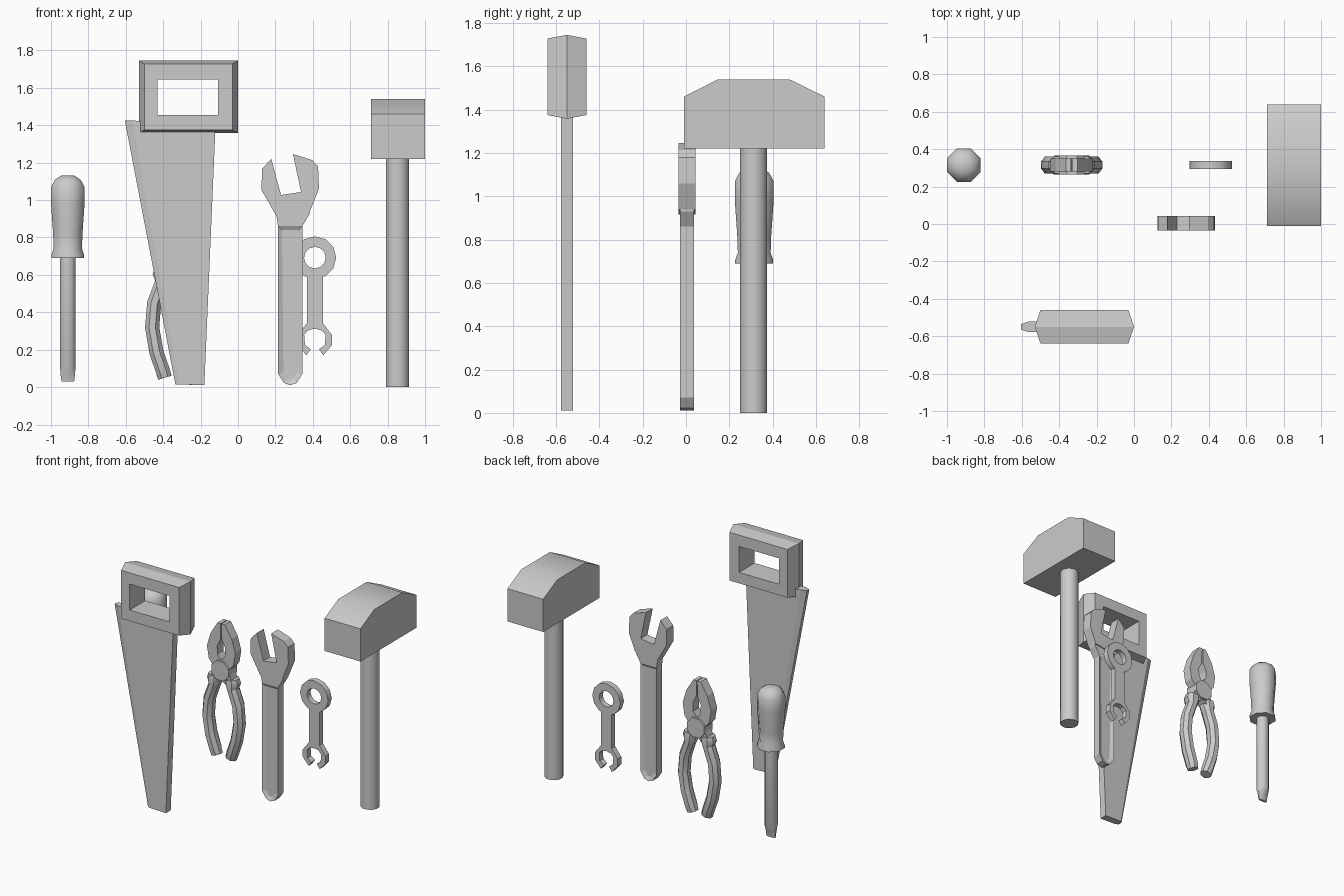
import bpy, bmesh
from math import sin, cos, pi, radians
from mathutils import Vector

if "Cube" in bpy.data.objects:
    bpy.data.objects.remove(bpy.data.objects["Cube"])


def finish(bm, name, smooth):
    bmesh.ops.recalc_face_normals(bm, faces=bm.faces)
    me = bpy.data.meshes.new(name)
    bm.to_mesh(me)
    bm.free()
    ob = bpy.data.objects.new(name, me)
    bpy.context.collection.objects.link(ob)
    if smooth:
        bpy.ops.object.select_all(action='DESELECT')
        ob.select_set(True)
        bpy.context.view_layer.objects.active = ob
        bpy.ops.object.shade_smooth_by_angle(angle=radians(smooth))
    return ob


def loft(name, rings, closed=False, smooth=0, inset=None):
    """Skin a list of equal-length point rings; cap the ends or close the loop."""
    bm = bmesh.new()
    vs = [[bm.verts.new(p) for p in r] for r in rings]
    n = len(vs[0])
    pairs = list(zip(vs, vs[1:])) + ([(vs[-1], vs[0])] if closed else [])
    for a, b in pairs:
        for i in range(n):
            j = (i + 1) % n
            bm.faces.new((a[i], a[j], b[j], b[i]))
    if not closed:
        caps = [bm.faces.new(vs[0]), bm.faces.new(vs[-1])]
        if inset:
            bmesh.ops.recalc_face_normals(bm, faces=bm.faces)
            for c in caps:
                bmesh.ops.inset_region(bm, faces=[c], thickness=inset[0], depth=0)
                bmesh.ops.translate(bm, verts=c.verts, vec=-c.normal * inset[1])
    return finish(bm, name, smooth)


def prism(name, pts, y, half, **kw):
    """Flat XZ outline given thickness along y."""
    return loft(name, [[(x, y + s * half, z) for x, z in pts] for s in (-1, 1)], **kw)


def turned(name, cx, cy, prof, sides, smooth=50):
    """Stack of polygonal rings, profile rows are (rx, ry, z)."""
    ang = [2 * pi * (i + .5) / sides for i in range(sides)]
    return loft(name, [[(cx + rx * cos(a), cy + ry * sin(a), z) for a in ang]
                       for rx, ry, z in prof], smooth=smooth)


# Screwdriver
turned("screwdriver_shaft", -.91, .315,
       [(.037, .010, .03), (.042, .016, .07), (.046, .046, .125), (.046, .046, .70)], 8)
turned("screwdriver_handle", -.91, .315,
       [(r, r, z) for r, z in ((.095, .69), (.095, .705), (.082, .74), (.085, .82),
                               (.097, .98), (.097, 1.07), (.075, 1.108), (.04, 1.13))], 8)

# Saw blade with chamfered back edge
top = [(-.605, 1.425), (-.565, 1.425), (-.12, 1.40)]
low = [(-.335, .015), (-.315, .015), (-.18, .01)]
sy = -.55


def blade_ring(p):
    (a, z0), (b, z1), (c, z2) = p
    return [(a, sy - .014, z0), (b, sy - .028, z1), (c, sy - .028, z2),
            (c, sy + .028, z2), (b, sy + .028, z1), (a, sy + .014, z0)]


loft("saw_blade", [blade_ring(low), blade_ring(top)])


# Saw handle: frame with ridged outer rim
def rect(x0, x1, z0, z1, y):
    return [(x0, y, z0), (x1, y, z0), (x1, y, z1), (x0, y, z1)]


hole = (-.43, -.108, 1.455, 1.645)
rim = (-.50, -.03, 1.375, 1.728)
loft("saw_handle", [rect(*hole, -.64), rect(*rim, -.64), rect(-.53, 0, 1.358, 1.745, sy),
                    rect(*rim, -.46), rect(*hole, -.46)], closed=True)

# Hammer
turned("hammer_handle", .853, .312, [(.064, .064, 0), (.064, .064, 1.23)], 12)
head = [(-.01, 1.22), (.64, 1.22), (.64, 1.46), (.477, 1.54), (.148, 1.54), (-.01, 1.46)]
loft("hammer_head", [[(x, y, z) for y, z in head] for x in (.71, 1.0)], smooth=35)

# Large open wrench: grip with recessed panel, neck, thicker jaw
wy = .004
prism("wrench_grip", [(.214, .86), (.214, .07), (.246, .022), (.28, .01), (.314, .022),
                      (.344, .07), (.344, .86)], wy, .032, inset=(.03, .012))
prism("wrench_neck", [(.214, .86), (.344, .86), (.385, .93), (.385, .945), (.205, .92)],
      wy, .032)
prism("wrench_jaw", [(.205, .915), (.385, .94), (.433, 1.06), (.428, 1.18), (.396, 1.214),
                     (.294, 1.246), (.337, 1.043), (.23, 1.027), (.178, 1.22),
                     (.128, 1.166), (.126, 1.053)], wy, .039)

# Small wrench: ring end, and stem with open jaw (half outline mirrored)
sx, ry = .411, .315
half = [(.043, .61), (.043, .342), (.092, .278), (.092, .225), (.045, .17), (.022, .203),
        (.053, .225), (.057, .28), (.038, .302), (.012, .31)]
outline = [(sx + x, z) for x, z in half] + [(sx - x, z) for x, z in reversed(half)]
prism("small_wrench_stem", outline, ry, .021)


def circle(r, y, n=12):
    return [(sx + r * cos(2 * pi * i / n), y, .692 + r * sin(2 * pi * i / n)) for i in range(n)]


loft("small_wrench_ring", [circle(.058, ry - .021), circle(.114, ry - .021),
                           circle(.114, ry + .021), circle(.058, ry + .021)],
     closed=True, smooth=35)

# Pliers: mirrored jaws and bent grips, octagonal pivot
px, py = -.333, .315
jaw = [(.003, 1.03), (.03, 1.03), (.085, .94), (.115, .84), (.10, .75), (.06, .70),
       (.09, .61), (.05, .58), (0, .62), (0, .76), (.03, .80), (.032, .86), (.004, .92)]
# centre x, z, half width, half depth
grip = [(.058, .05, .038, .036), (.07, .09, .038, .045), (.104, .19, .038, .046),
        (.126, .32, .038, .046), (.115, .45, .038, .046), (.075, .56, .036, .046),
        (.072, .60, .052, .05), (.068, .635, .045, .045)]
for side, s in (("left", -1), ("right", 1)):
    prism("pliers_jaw_" + side, [(px + s * x, z) for x, z in jaw], py, .035)
    rings = []
    for i, (x, z, w, d) in enumerate(grip):
        a, b = grip[max(i - 1, 0)], grip[min(i + 1, len(grip) - 1)]
        t = Vector((b[0] - a[0], b[1] - a[1])).normalized()
        rings.append([(px + s * (x + t.y * w * u), py + d * v, z - t.x * w * u)
                      for u, v in ((1, .4), (.45, 1), (-.45, 1), (-1, .4),
                                   (-1, -.4), (-.45, -1), (.45, -1), (1, -.4))])
    loft("pliers_grip_" + side, rings, smooth=30)
pivot = [(px + .075 * cos(pi * (i + .5) / 4), .69 + .075 * sin(pi * (i + .5) / 4))
         for i in range(8)]
prism("pliers_pivot", pivot, py, .05)
